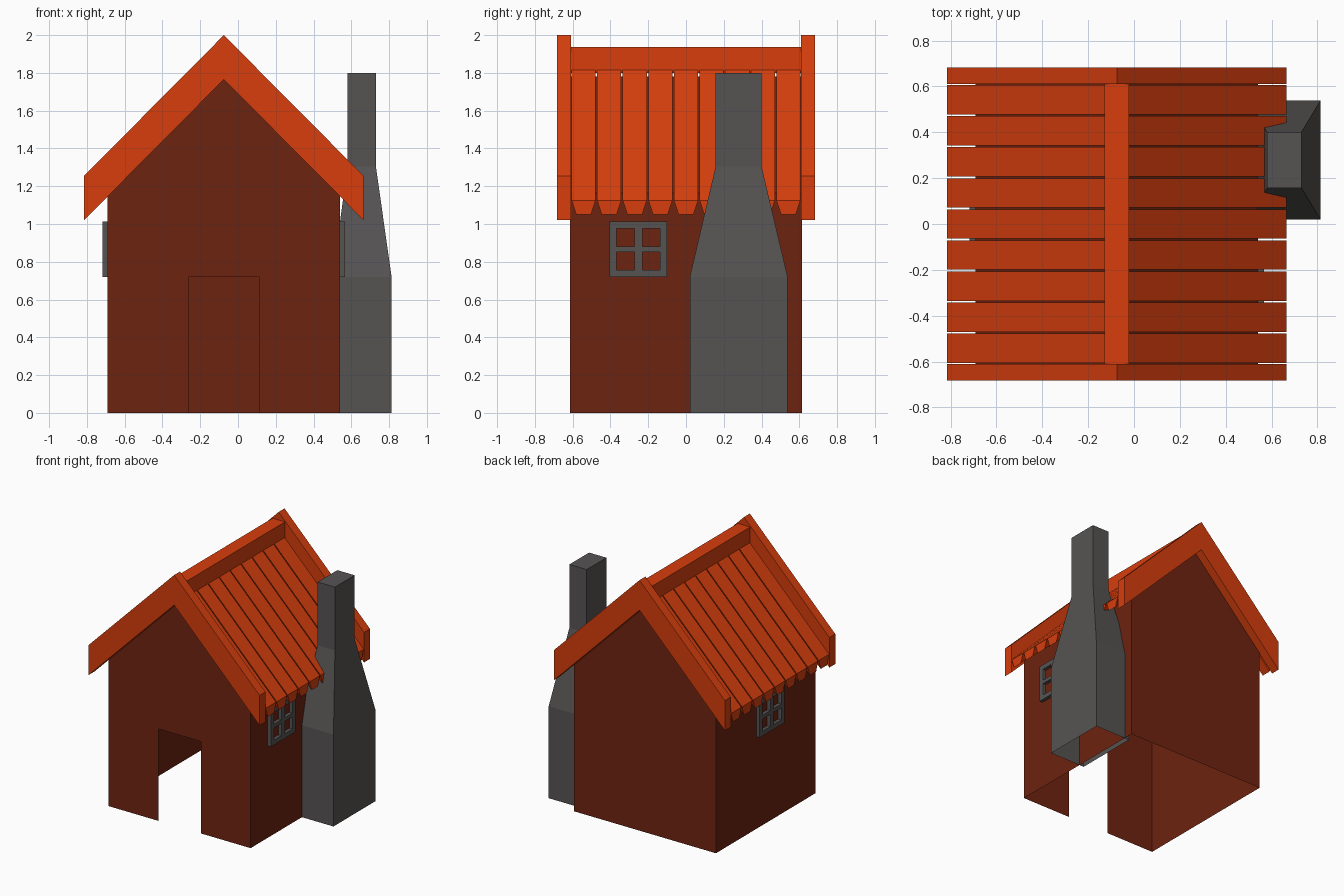
import bpy

if "Cube" in bpy.data.objects:
    bpy.data.objects.remove(bpy.data.objects["Cube"])

CX = -0.075      # house centre line
HW = 0.615       # half width / half depth of the walls
EAVE = 0.74      # half width of the roof
RISE = 0.745     # roof rise over that half width


def material(name, rgb):
    m = bpy.data.materials.new(name)
    m.diffuse_color = (*rgb, 1)
    m.use_nodes = True
    m.node_tree.nodes["Principled BSDF"].inputs["Base Color"].default_value = m.diffuse_color
    return m


ORANGE = material("roof orange", (0.68, 0.048, 0.004))
BROWN = material("wall red brown", (0.155, 0.017, 0.005))
GREY = material("stone grey", (0.093, 0.088, 0.086))


def make(name, verts, faces, mat):
    me = bpy.data.meshes.new(name)
    me.from_pydata(verts, [], faces)
    me.materials.append(mat)
    ob = bpy.data.objects.new(name, me)
    bpy.context.collection.objects.link(ob)
    return ob


def loft(rings, caps=(True, True)):
    """Join rings of points into a tube, capped at either end."""
    n = len(rings[0])
    verts = [p for r in rings for p in r]
    faces = [(k * n + i, k * n + (i + 1) % n, (k + 1) * n + (i + 1) % n, (k + 1) * n + i)
             for k in range(len(rings) - 1) for i in range(n)]
    if caps[0]:
        faces.append(tuple(reversed(range(n))))
    if caps[1]:
        faces.append(tuple(range((len(rings) - 1) * n, len(rings) * n)))
    return verts, faces


def join(parts):
    verts, faces = [], []
    for v, f in parts:
        o = len(verts)
        verts += v
        faces += [tuple(i + o for i in q) for q in f]
    return verts, faces


def box(x0, x1, y0, y1, z0, z1):
    return loft([[(x0, y0, z), (x1, y0, z), (x1, y1, z), (x0, y1, z)] for z in (z0, z1)])


# Walls: thin shell, open below, doorway in the front
L, R, B = CX - HW, CX + HW, HW
top, apex = 1.165, 1.78
front = [(L, 0), (-0.26, 0), (-0.26, 0.72), (0.11, 0.72), (0.11, 0),
         (R, 0), (R, top), (CX, apex), (L, top)]
back = [(L, 0), (R, 0), (R, top), (CX, apex), (L, top)]
verts = [(x, -B, z) for x, z in front] + [(x, B, z) for x, z in back]
faces = [tuple(range(9)), (13, 12, 11, 10, 9),
         (5, 10, 11, 6), (6, 11, 12, 7), (7, 12, 13, 8), (8, 13, 9, 0)]
make("house_walls", verts, faces, BROWN)

# Gable boards at the front and back
chevron = [(-EAVE, 2 - RISE), (-EAVE, 1.765 - RISE), (0, 1.765),
           (EAVE, 1.765 - RISE), (EAVE, 2 - RISE), (0, 2)]
for name, y0, y1 in (("front_gable_board", -0.683, -0.61), ("back_gable_board", 0.61, 0.683)):
    v, f = loft([[(CX + x, y, z) for x, z in chevron] for y in (y1, y0)], (False, False))
    f += [(5, 0, 1, 2), (2, 3, 4, 5), (11, 8, 7, 6), (11, 10, 9, 8)]
    make(name, v, f, ORANGE)

# Roof planks: bevelled strips down both slopes
PITCH = 1.22 / 9
for side, sx in (("left", -1), ("right", 1)):
    planks = []
    for i in range(9):
        y = -0.61 + PITCH * (i + 0.5)
        w, n = PITCH / 2 - 0.004, 0.039
        rings = []
        for x, dz in ((0, 0), (EAVE, -RISE)):
            r = [(CX + sx * x, y + a, b + dz)
                 for a, b in ((-w, 1.87), (-n, 1.795), (n, 1.795), (w, 1.87))]
            rings.append(r if sx < 0 else r[::-1])
        planks.append(loft(rings))
    ob = make(side + "_roof_planks", *join(planks), ORANGE)

# Ridge beam
make("ridge_beam", *box(CX - 0.054, CX + 0.054, -0.612, 0.612, 1.80, 1.937), ORANGE)


# Chimney: square tube tapering to the stack, open below
def ring(x0, x1, y0, y1, z):
    return [(x0, y0, z), (x1, y0, z), (x1, y1, z), (x0, y1, z)]


wide, slim = (0.50, 0.813, 0.02, 0.538), (0.58, 0.73, 0.157, 0.40)
make("chimney", *loft([ring(*wide, 0), ring(*wide, 0.72), ring(*slim, 1.305), ring(*slim, 1.8)],
                      (False, True)), GREY)


# Window frames with a cross
def window(name, x0, x1, yc):
    a, b = yc - 0.152, yc + 0.152
    bars = [box(x0, x1, a, b, 0.72, 0.757), box(x0, x1, a, b, 0.975, 1.013)]
    for y0, y1 in ((a, a + 0.037), (yc - 0.021, yc + 0.021), (b - 0.037, b)):
        bars.append(box(x0, x1, y0, y1, 0.757, 0.975))
    for y0, y1 in ((a + 0.037, yc - 0.021), (yc + 0.021, b - 0.037)):
        bars.append(box(x0, x1, y0, y1, 0.853, 0.882))
    make(name, *join(bars), GREY)


window("right_window_frame", R - 0.01, R + 0.027, -0.252)
window("left_window_frame", L - 0.027, L + 0.01, -0.04)

# Consistent outward normals on the solid parts
import bmesh
for ob in bpy.context.collection.objects:
    bm = bmesh.new()
    bm.from_mesh(ob.data)
    bmesh.ops.recalc_face_normals(bm, faces=bm.faces)
    bm.to_mesh(ob.data)
    bm.free()
